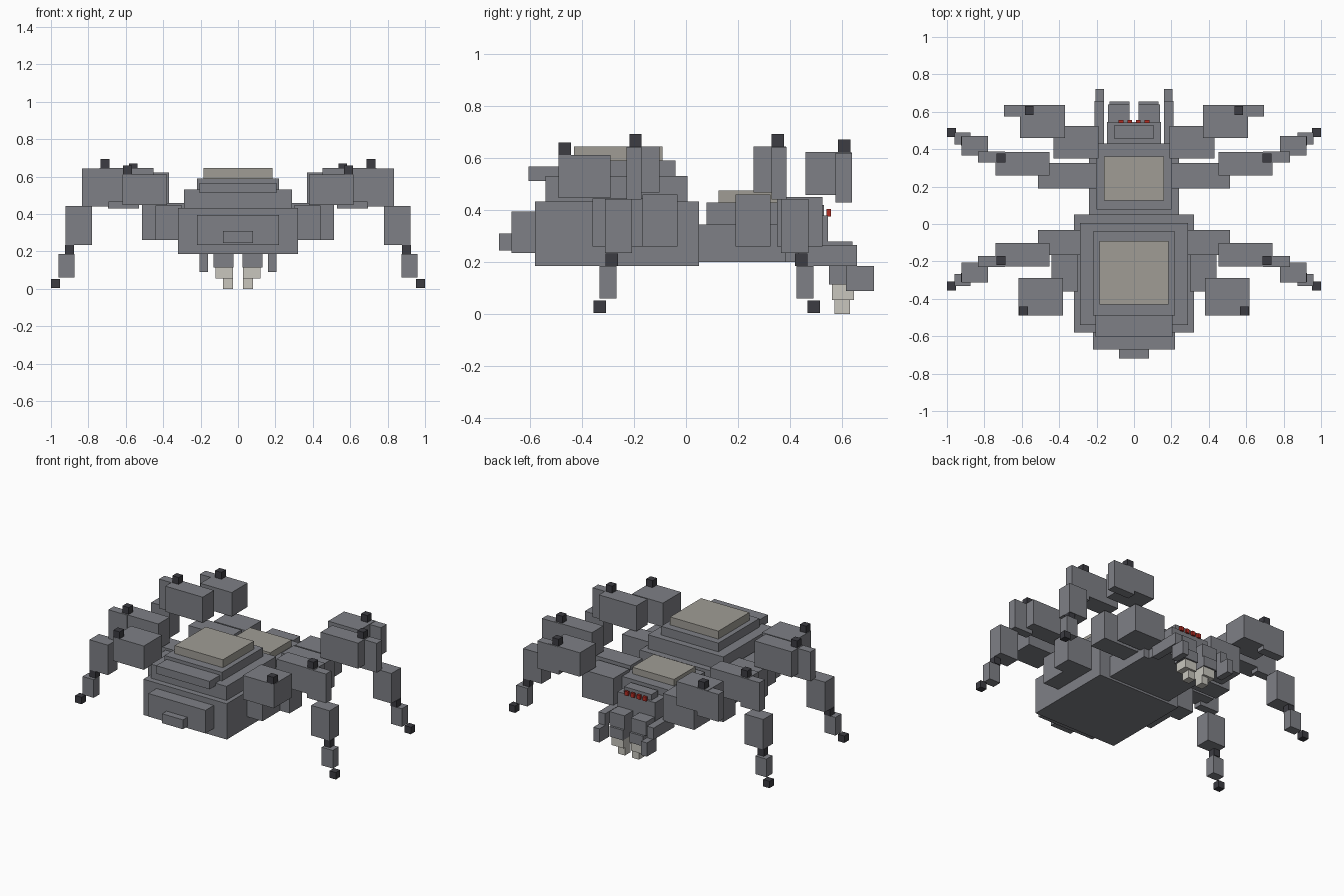
import bpy

cube = bpy.data.objects.get("Cube")
if cube:
    bpy.data.objects.remove(cube, do_unlink=True)


def material(name, r, g, b):
    mat = bpy.data.materials.new(name)
    mat.use_nodes = True
    mat.diffuse_color = (r, g, b, 1)
    mat.node_tree.nodes["Principled BSDF"].inputs["Base Color"].default_value = (r, g, b, 1)
    return mat


GREY = material("slate grey", .21, .215, .237)
DARK = material("charcoal", .045, .045, .054)
TAN = material("dusty tan", .35, .335, .30)
BONE = material("bone", .58, .565, .515)
RED = material("eye red", .45, .026, .017)


def box(name, x, y, z, mat=GREY):
    """Axis-aligned box from three (low, high) ranges."""
    bpy.ops.mesh.primitive_cube_add(size=1, location=[sum(r) / 2 for r in (x, y, z)])
    ob = bpy.context.object
    ob.name = name
    ob.scale = [r[1] - r[0] for r in (x, y, z)]
    bpy.ops.object.transform_apply(location=False, rotation=False, scale=True)
    ob.data.materials.append(mat)


def centred(name, half, y, z, mat=GREY):
    box(name, (-half, half), y, z, mat)


def pair(name, x, y, z, mat=GREY):
    box(name + "_left", x, y, z, mat)
    box(name + "_right", (-x[1], -x[0]), y, z, mat)


def joint(name, x, y, z):
    """Small dark cube resting at height z."""
    r = .024
    pair(name, (x - r, x + r), (y - r, y + r), (z, z + .048), DARK)


# Abdomen, stacked in steps
centred("abdomen", .32, (-.58, .05), (.185, .433))
centred("abdomen_step", .29, (-.54, .005), (.433, .53))
centred("abdomen_cap", .22, (-.49, -.04), (.53, .59))
centred("abdomen_plate", .185, (-.43, -.09), (.59, .645), TAN)
centred("rear_bar", .205, (-.605, -.48), (.512, .567))
centred("tail_block", .22, (-.67, -.58), (.235, .395))
centred("tail_tip", .08, (-.718, -.67), (.245, .31))

# Thorax and head
centred("thorax", .24, (.05, .385), (.2, .345))
centred("thorax_cap", .20, (.078, .43), (.2, .43))
centred("thorax_plate", .16, (.125, .36), (.43, .475), TAN)
centred("head", .145, (.43, .545), (.2, .38))
centred("head_cap", .105, (.455, .53), (.38, .42))
for i, x in enumerate((-.07, -.023, .023, .07)):
    box(f"eye_{i + 1}", (x - .013, x + .013), (.54, .557), (.376, .405), RED)

# Mouthparts
pair("jaw", (.025, .14), (.53, .64), (.185, .28))
pair("lower_jaw", (.025, .13), (.55, .655), (.115, .185))
pair("fang", (.028, .12), (.56, .645), (.055, .115), BONE)
pair("fang_tip", (.028, .08), (.57, .63), (0, .055), BONE)
pair("feeler", (.16, .212), (.43, .657), (.185, .265))
pair("feeler_tip", (.16, .205), (.615, .722), (.09, .185))

# Raised front legs
pair("front_leg_base", (.19, .43), (.35, .525), (.26, .45))
pair("front_leg_thigh", (.37, .61), (.46, .635), (.457, .623))
pair("front_leg_shin", (.53, .695), (.575, .637), (.43, .62))
joint("front_leg_joint", .56, .608, .623)

# Folded hind legs
pair("hind_leg_base", (.30, .44), (-.36, -.15), (.26, .445))
pair("hind_leg_thigh", (.38, .618), (-.49, -.29), (.447, .612))
joint("hind_leg_joint", .59, -.465, .612)

# Walking legs: the two middle pairs mirror each other about a line across the body
MID = .079


def walking_leg(name, flip):
    def across(a, b):
        return (a, b) if not flip else (2 * MID - b, 2 * MID - a)

    pair(name + "_base", (.2, .513), across(.19, .325), (.26, .46))
    pair(name + "_thigh", (.453, .74), across(.26, .385), (.468, .645))
    pair(name + "_knee", (.69, .835), across(.328, .387), (.44, .643))
    pair(name + "_shin", (.78, .922), across(.365, .47), (.235, .443))
    pair(name + "_ankle", (.875, .96), across(.425, .49), (.06, .186))
    y = sum(across(.31, .31)) / 2
    for part, x, along, z in (("_top_joint", .71, .352, .645),
                              ("_ankle_joint", .9, .443, .186),
                              ("_claw", .976, .49, .004)):
        joint(name + part, x, 2 * MID - along + .175 if flip and part == "" else across(along, along)[0], z)


walking_leg("second_leg", False)
walking_leg("third_leg", True)
